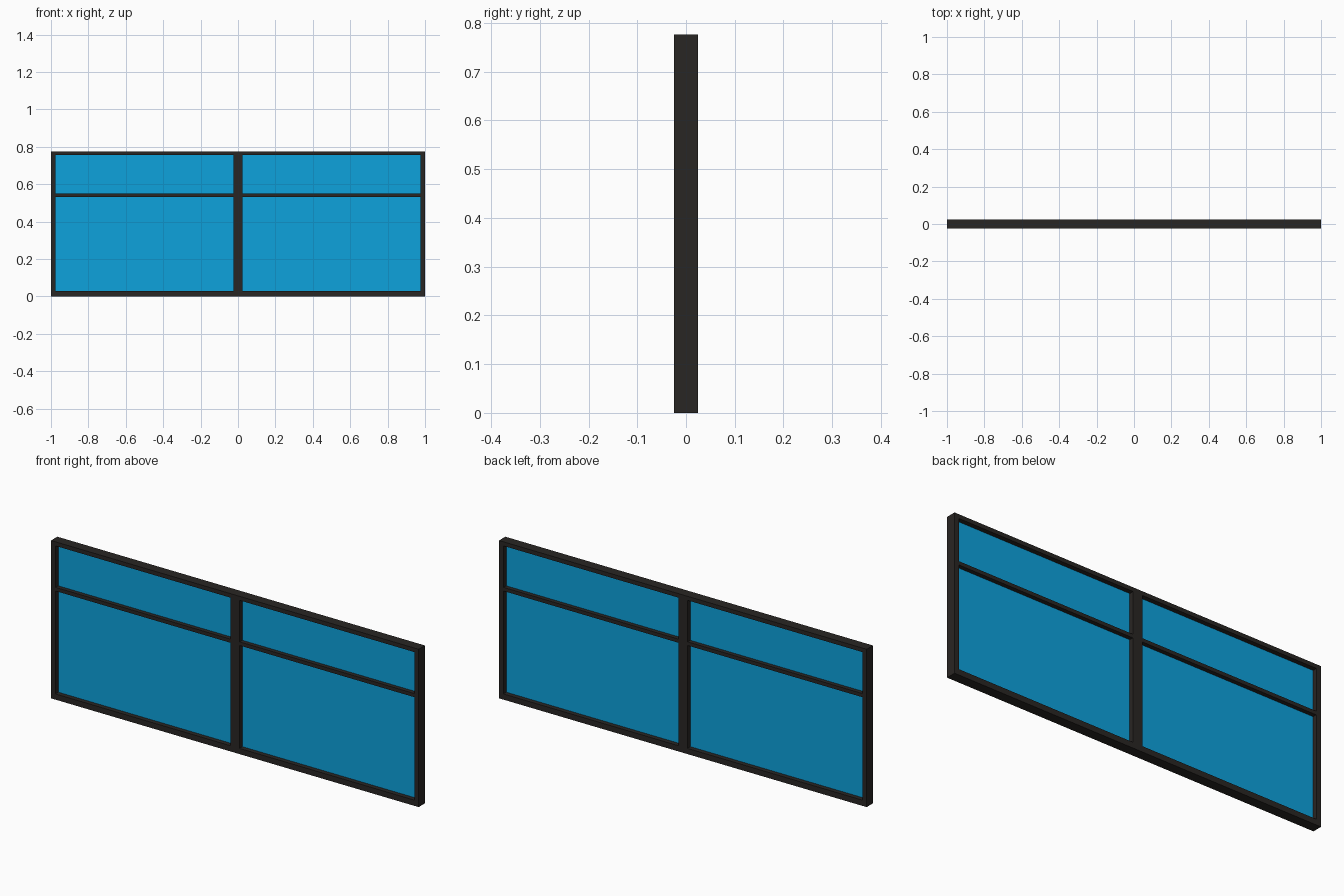
import bpy, bmesh

if "Cube" in bpy.data.objects:
    bpy.data.objects.remove(bpy.data.objects["Cube"])

H = 0.776      # overall height
D = 0.049      # frame depth
STILE = 0.024  # side width
TOP, BOTTOM = 0.02, 0.028
BAR_LOW, BAR_HIGH = 0.533, 0.551


def material(name, color):
    m = bpy.data.materials.new(name)
    m.diffuse_color = color
    m.use_nodes = True
    m.node_tree.nodes["Principled BSDF"].inputs["Base Color"].default_value = m.diffuse_color
    return m


dark = material("dark_frame", (0.022, 0.019, 0.017, 1))
blue = material("blue_glass", (0.004, 0.36, 0.72, 1))


def box(name, x0, x1, z0, z1, depth, mat):
    bm = bmesh.new()
    bmesh.ops.create_cube(bm, size=1)
    for v in bm.verts:
        v.co = (x1 if v.co.x > 0 else x0, v.co.y * depth, z1 if v.co.z > 0 else z0)
    mesh = bpy.data.meshes.new(name)
    bm.to_mesh(mesh)
    bm.free()
    mesh.materials.append(mat)
    ob = bpy.data.objects.new(name, mesh)
    bpy.context.collection.objects.link(ob)
    return ob


# Full-width rails and centre mullion
box("bottom_rail", -1, 1, 0, BOTTOM, D, dark)
box("top_rail", -1, 1, H - TOP, H, D, dark)
box("centre_mullion", -0.025, 0.025, BOTTOM, H - TOP, D, dark)

# Each half: outer stile, transom bar, lower and upper panes
for side, s in (("left", -1), ("right", 1)):
    def half(name, a, b, z0, z1, depth, mat):
        x0, x1 = sorted((a * s, b * s))
        box(f"{side}_{name}", x0, x1, z0, z1, depth, mat)

    inner, outer = 0.025, 1 - STILE
    half("stile", outer, 1, BOTTOM, H - TOP, D, dark)
    half("transom_bar", inner, outer, BAR_LOW, BAR_HIGH, D - 0.004, dark)
    half("lower_glass", inner, outer, BOTTOM, BAR_LOW, 0.004, blue)
    half("upper_glass", inner, outer, BAR_HIGH, H - TOP, 0.004, blue)
